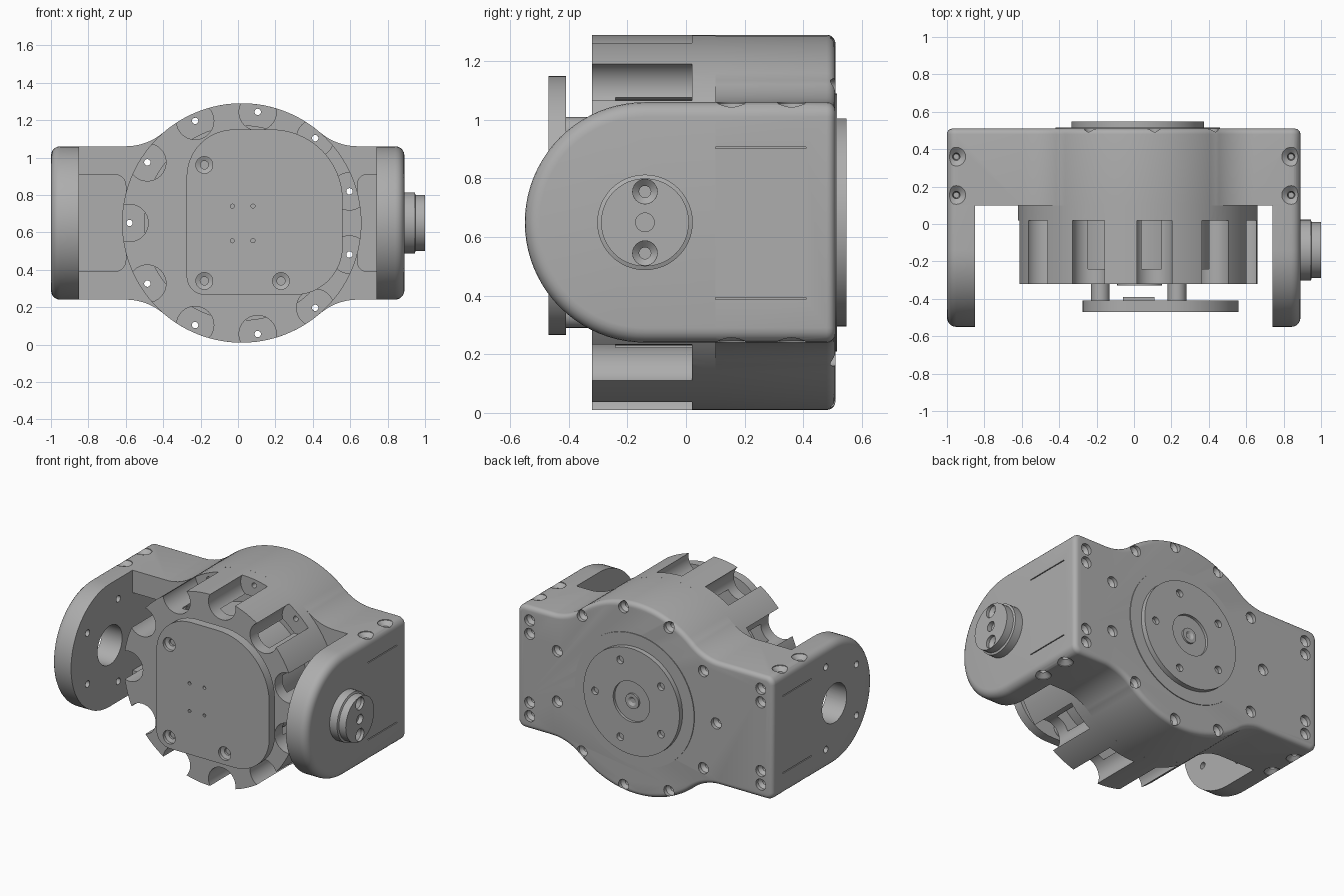
import bpy, bmesh
from math import cos, sin, pi, radians

if "Cube" in bpy.data.objects:
    bpy.data.objects.remove(bpy.data.objects["Cube"])

grey = bpy.data.materials.new("metal grey")
grey.use_nodes = True
COLOR = (0.42, 0.42, 0.42, 1)
grey.diffuse_color = COLOR
grey.node_tree.nodes["Principled BSDF"].inputs["Base Color"].default_value = COLOR

CX, CZ, R = 0.02, 0.65, 0.64      # hub centre and radius
ARM_Y = -0.14                     # pivot position of the arms


def place(axis, a, b, t):
    return {"x": (t, a, b), "y": (a, t, b), "z": (a, b, t)}[axis]


def arc(cx, cy, r, a0, a1, n=10):
    return [(cx + r * cos(radians(a0 + (a1 - a0) * i / n)),
             cy + r * sin(radians(a0 + (a1 - a0) * i / n))) for i in range(n + 1)]


def loft(bm, rings):
    """Skin a list of closed point rings and cap both ends."""
    rings = [[bm.verts.new(p) for p in ring] for ring in rings]
    n = len(rings[0])
    for lo, hi in zip(rings, rings[1:]):
        for i in range(n):
            bm.faces.new((lo[i], lo[(i + 1) % n], hi[(i + 1) % n], hi[i]))
    bm.faces.new(rings[0])
    bm.faces.new(rings[-1])


def lathe(bm, axis, a, b, profile, n=24):
    """Turn (radius, position) pairs around an axis through (a, b)."""
    loft(bm, [[place(axis, a + r * cos(2 * pi * i / n), b + r * sin(2 * pi * i / n), t)
               for i in range(n)] for r, t in profile])


def prism(bm, axis, pts, t0, t1):
    loft(bm, [[place(axis, a, b, t) for a, b in pts] for t in (t0, t1)])
    bmesh.ops.remove_doubles(bm, verts=bm.verts, dist=0.0002)


def box(bm, x0, x1, y0, y1, z0, z1):
    prism(bm, "z", [(x0, y0), (x1, y0), (x1, y1), (x0, y1)], z0, z1)


def round_cap(bm, axis, t, width):
    """Round over every edge lying in the plane axis = t."""
    edges = [e for e in bm.edges if all(abs(v.co[axis] - t) < 1e-4 for v in e.verts)]
    bmesh.ops.bevel(bm, geom=edges, offset=width, segments=5, profile=0.5,
                    affect="EDGES", clamp_overlap=False)


def make(name, bm):
    bmesh.ops.recalc_face_normals(bm, faces=bm.faces)
    mesh = bpy.data.meshes.new(name)
    bm.to_mesh(mesh)
    bm.free()
    mesh.materials.append(grey)
    ob = bpy.data.objects.new(name, mesh)
    bpy.context.collection.objects.link(ob)
    return ob


def finish(name, bm, cut=None):
    ob = make(name, bm)
    bpy.ops.object.select_all(action="DESELECT")
    bpy.context.view_layer.objects.active = ob
    ob.select_set(True)
    if cut:
        cutter = make("cutter", cut)
        cutter.hide_render = True
        mod = ob.modifiers.new("cut", "BOOLEAN")
        mod.operation, mod.solver, mod.object = "DIFFERENCE", "EXACT", cutter
        bpy.ops.object.modifier_apply(modifier=mod.name)
        bpy.data.objects.remove(cutter)
    bpy.ops.object.shade_smooth_by_angle(angle=radians(30))


def circle(cx, cy, r, count, start=0):
    return [(cx + r * cos(start + 2 * pi * k / count),
             cy + r * sin(start + 2 * pi * k / count)) for k in range(count)]


hub_bolts = circle(CX, CZ, 0.6, 11, pi)

# Rear housing: rounded bar blended into a round hub
half = (arc(0.84, 1.01, 0.05, 0, 90, 5) + arc(0.64, 1.37, 0.31, -90, -130.7)
        + arc(CX, CZ, R, 49.3, 130.7, 24) + arc(-0.6, 1.37, 0.31, -49.3, -90)
        + arc(-0.95, 1.01, 0.05, 90, 180, 5))
bm, cut = bmesh.new(), bmesh.new()
prism(bm, "y", half + [(x, 2 * CZ - z) for x, z in reversed(half)], 0.1, 0.51)
round_cap(bm, 1, 0.51, 0.03)
for x, z in hub_bolts:
    lathe(cut, "y", x, z, [(0.037, 0.6), (0.037, 0.485), (0.017, 0.465), (0.017, 0)])
for x in (-0.91, 0.8):
    for dz in (0.23, 0.32):
        for s in (-1, 1):
            lathe(cut, "y", x, CZ + s * dz,
                  [(0.037, 0.6), (0.037, 0.485), (0.017, 0.465), (0.017, 0.43)])
for x in (-0.95, 0.84):
    for y in (0.155, 0.36):
        for s in (-1, 1):
            lathe(cut, "z", x, y, [(0.05, CZ + s * 0.5), (0.05, CZ + s * 0.405),
                                   (0.02, CZ + s * 0.38), (0.015, CZ + s * 0.34)])
# recesses beside the hub and thin seams on the end faces
prism(cut, "y", [(-0.85, 0.39)] + arc(-0.66, 0.45, 0.06, -90, 0, 5)
      + arc(-0.66, 0.85, 0.06, 0, 90, 5) + [(-0.85, 0.91)], 0.05, 0.41)
prism(cut, "y", [(0.74, 0.91)] + arc(0.69, 0.86, 0.05, 90, 180, 5)
      + arc(0.69, 0.44, 0.05, 180, 270, 5) + [(0.74, 0.39)], 0.05, 0.41)
for x in (-1, 0.89):
    for z in (0.39, 0.905):
        box(cut, x - 0.01, x + 0.01, 0.05, 0.41, z - 0.003, z + 0.003)
finish("rear_housing", bm, cut)

# Side arms with rounded outer rims
for name, inner, outer in (("right_arm", -0.85, -1), ("left_arm", 0.74, 0.89)):
    bm, cut = bmesh.new(), None
    prism(bm, "x", arc(ARM_Y, CZ, 0.41, 90, 270, 40) + [(0.3, 0.24), (0.3, 1.06)],
          inner, outer)
    round_cap(bm, 0, outer, 0.05)
    cutaway = bmesh.ops.bisect_plane(bm, geom=bm.verts[:] + bm.edges[:] + bm.faces[:],
                                     plane_co=(0, 0.1, 0), plane_no=(0, 1, 0),
                                     clear_outer=True)
    bmesh.ops.holes_fill(bm, edges=[e for e in bm.edges if e.is_boundary])
    if name == "right_arm":
        cut = bmesh.new()
        lathe(cut, "x", ARM_Y, CZ, [(0.13, -1.1), (0.13, -0.7)], 40)
        for y, z in circle(ARM_Y, CZ, 0.29, 5):
            lathe(cut, "x", y, z, [(0.022, -1.1), (0.022, -0.7)], 16)
    finish(name, bm, cut)

# Stepped pivot boss
bm, cut = bmesh.new(), bmesh.new()
lathe(bm, "x", ARM_Y, CZ, [(0.163, 0.87), (0.163, 0.945), (0.15, 0.95), (0.15, 1)], 48)
for dz in (-0.105, 0.105):
    lathe(cut, "x", ARM_Y, CZ + dz, [(0.042, 1.1), (0.042, 0.98), (0.02, 0.96), (0.02, 0.92)])
lathe(cut, "x", ARM_Y, CZ, [(0.032, 1.1), (0.032, 0.97)])
finish("pivot_boss", bm, cut)

# Hub cup with bolt pockets around the rim
bm, cut = bmesh.new(), bmesh.new()
lathe(bm, "y", CX, CZ, [(R, -0.32), (R, 0.1), (0.52, 0.1), (0.52, -0.24)], 110)
for x, z in hub_bolts:
    lathe(cut, "y", x, z, [(0.1, -0.4), (0.1, 0.02), (0.017, 0.02), (0.017, 0.2)], 32)
finish("hub_cup", bm, cut)

bm = bmesh.new()
lathe(bm, "y", CX, CZ, [(0.42, -0.24), (0.42, 0.1)], 64)
finish("motor_core", bm)

# Rear output disc on a thin washer
bm = bmesh.new()
lathe(bm, "y", CX, CZ, [(0.44, 0.5), (0.44, 0.515)], 72)
finish("rear_washer", bm)
bm, cut = bmesh.new(), bmesh.new()
lathe(bm, "y", CX, CZ, [(0.355, 0.5), (0.355, 0.548), (0.135, 0.548), (0.135, 0.53)], 72)
for x, z in circle(CX, CZ, 0.27, 5):
    lathe(cut, "y", x, z, [(0.025, 0.6), (0.025, 0.52)])
finish("output_disc", bm, cut)
bm = bmesh.new()
lathe(bm, "y", CX, CZ, [(0.05, 0.52), (0.05, 0.542), (0.03, 0.542), (0.015, 0.532)])
finish("output_screw", bm)

# Front cover plate on three standoffs
posts = [(-0.18, 0.34), (0.23, 0.34), (-0.18, 0.96)]
bm, cut = bmesh.new(), bmesh.new()
prism(bm, "y", arc(0.18, 0.77, 0.38, 0, 90, 16) + arc(-0.02, 0.895, 0.255, 90, 180, 12)
      + arc(-0.175, 0.365, 0.1, 180, 270, 8) + arc(0.3, 0.525, 0.26, 270, 360, 12),
      -0.47, -0.41)
for x, z in posts:
    lathe(cut, "y", x, z, [(0.045, -0.5), (0.045, -0.45), (0.022, -0.44), (0.022, -0.425)])
for x in (-0.03, 0.08):
    for z in (0.555, 0.74):
        lathe(cut, "y", x, z, [(0.011, -0.5), (0.011, -0.44)], 12)
finish("cover_plate", bm, cut)
for x, z in posts:
    bm = bmesh.new()
    lathe(bm, "y", x, z, [(0.05, -0.42), (0.05, -0.31)])
    finish("standoff", bm)
bm = bmesh.new()
box(bm, -0.06, 0.11, -0.42, -0.39, 0.53, 0.77)
finish("sensor_block", bm)
bm = bmesh.new()
lathe(bm, "y", CX + 0.01, CZ, [(0.12, -0.33), (0.12, -0.31)], 32)
finish("front_bearing", bm)
